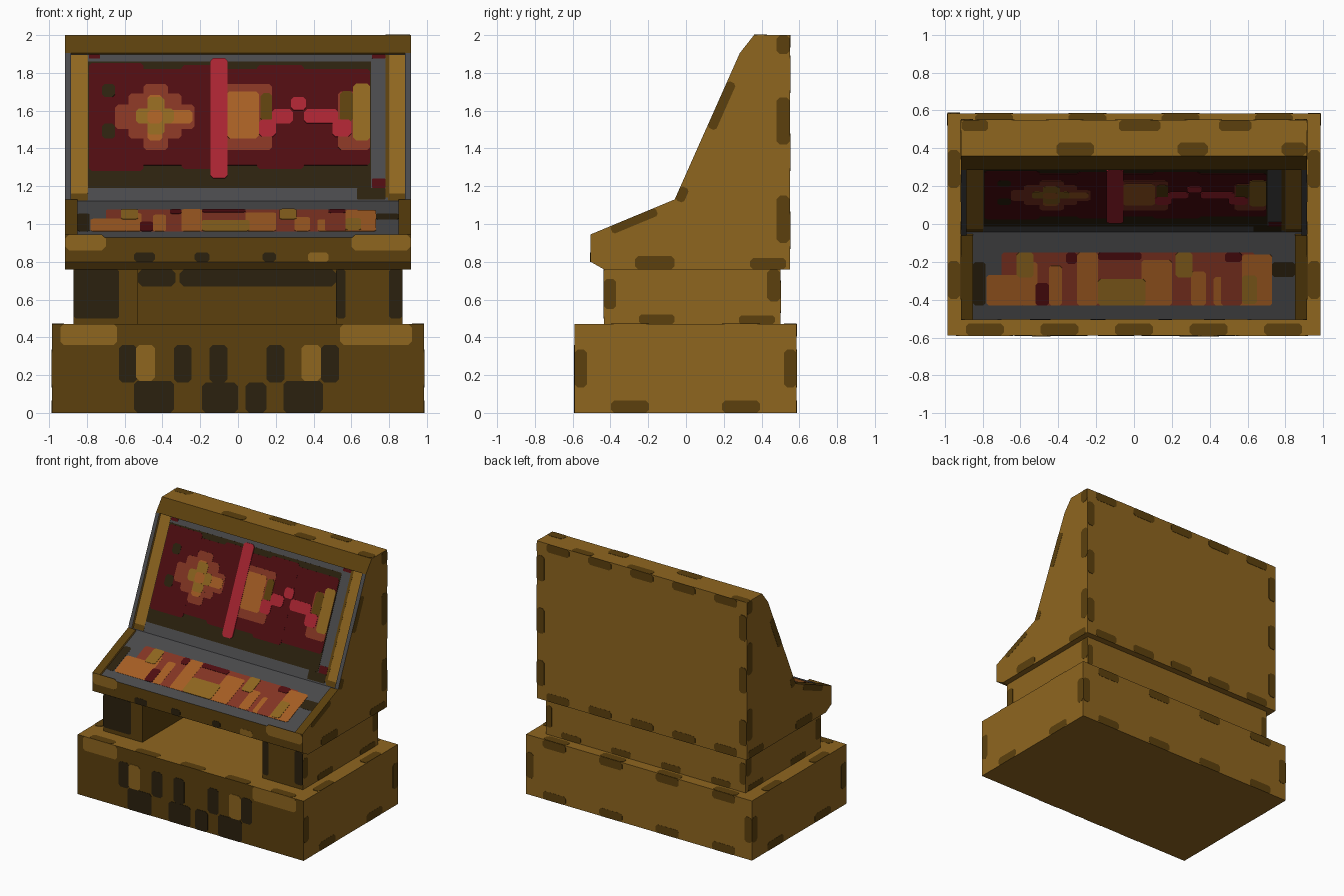
import bpy
import bmesh
from mathutils import Vector

cube = bpy.data.objects.get("Cube")
if cube:
    bpy.data.objects.remove(cube)

# Flat colours
PALETTE = {"tan": "8f661f", "brown": "5c400d", "shadow": "2b210e", "grey": "49494b",
           "maroon": "4f0c10", "red": "a82431", "orange": "a65e24", "rust": "843523"}
NAMES = list(PALETTE)


def linear(code):
    values = [int(code[i:i + 2], 16) / 255 for i in (0, 2, 4)]
    return [((c + .055) / 1.055) ** 2.4 if c > .04 else c / 12.92 for c in values] + [1]


MATERIALS = []
for name, code in PALETTE.items():
    mat = bpy.data.materials.new(name)
    mat.use_nodes = True
    mat.diffuse_color = linear(code)
    shader = next(n for n in mat.node_tree.nodes if n.type == "BSDF_PRINCIPLED")
    shader.inputs["Base Color"].default_value = linear(code)
    shader.inputs["Roughness"].default_value = .9
    MATERIALS.append(mat)


def add_prism(bm, lower, upper):
    """Closed solid between two matching loops."""
    a = [bm.verts.new(p) for p in lower]
    b = [bm.verts.new(p) for p in upper]
    faces = [bm.faces.new(a), bm.faces.new(b)]
    for i in range(len(a)):
        j = (i + 1) % len(a)
        faces.append(bm.faces.new((a[i], a[j], b[j], b[i])))
    return faces


def finish(bm, name, rule=None):
    bmesh.ops.recalc_face_normals(bm, faces=bm.faces)
    if rule:
        for f in bm.faces:
            f.material_index = NAMES.index(rule(f.normal, f.calc_center_median()))
    mesh = bpy.data.meshes.new(name)
    bm.to_mesh(mesh)
    bm.free()
    for mat in MATERIALS:
        mesh.materials.append(mat)
    bpy.context.collection.objects.link(bpy.data.objects.new(name, mesh))


def solid(name, outline, lo, hi, place, rule):
    bm = bmesh.new()
    add_prism(bm, [place(p, lo) for p in outline], [place(p, hi) for p in outline])
    finish(bm, name, rule)


def plates(name, frame, groups, cut=.025, base=.001):
    """Thin chamfered plates on a plane; later plates lie over earlier ones."""
    bm = bmesh.new()
    o = Vector(frame(0, 0))
    normal = (Vector(frame(1, 0)) - o).cross(Vector(frame(0, 1)) - o).normalized()
    count = 0
    for colour, boxes in groups:
        for u0, u1, v0, v1 in boxes:
            c = min(cut, (u1 - u0) / 4, (v1 - v0) / 4)
            loop = [(u0 + c, v0), (u1 - c, v0), (u1, v0 + c), (u1, v1 - c),
                    (u1 - c, v1), (u0 + c, v1), (u0, v1 - c), (u0, v0 + c)]
            low = [Vector(frame(*p)) for p in loop]
            lift = normal * (base + .0002 * count)
            for f in add_prism(bm, low, [p + lift for p in low]):
                f.material_index = NAMES.index(colour)
            count += 1
    finish(bm, name)


def border(u0, u1, v0, v1, bottom=0, top=0, left=0, right=0, size=.2, deep=.065):
    """Evenly spaced wear patches along the edges of a rectangle."""
    boxes = []
    for n, a, b in ((bottom, v0, v0 + deep), (top, v1 - deep, v1)):
        for i in range(n):
            m = u0 + (u1 - u0) * (i + .5) / n
            boxes.append((m - size / 2, m + size / 2, a, b))
    for n, a, b in ((left, u0, u0 + deep), (right, u1 - deep, u1)):
        for i in range(n):
            m = v0 + (v1 - v0) * (i + .5) / n
            boxes.append((a, b, m - size / 2, m + size / 2))
    return boxes


def along_x(p, x):
    return (x, p[0], p[1])


def along_z(p, z):
    return (p[0], p[1], z)


def front(y):
    return lambda u, v: (u, y, v)


def back(y):
    return lambda u, v: (-u, y, v)


def top(z):
    return lambda u, v: (u, v, z)


# Base and pedestal with a deep front knee notch
def plinth_rule(n, c):
    inner = abs(n.x) > .5 and abs(c.x) < .6
    return "brown" if n.y < -.5 or inner else "tan"


solid("base", [(-.985, -.59), (.985, -.59), (.985, .585), (-.985, .585)],
      0, .47, along_z, plinth_rule)
solid("pedestal", [(-.87, -.435), (-.53, -.435), (-.53, .1), (.52, .1),
                   (.52, -.435), (.87, -.435), (.87, .5), (-.87, .5)],
      .47, .76, along_z, plinth_rule)


# Cabinet core, sunk slightly between two side panels
def cabinet_rule(slope_rim):
    def rule(n, c):
        if abs(n.x) > .9 or n.y > .9 or n.z > .97 or n.z < -.5:
            return "tan"
        if n.y < 0 and .2 < n.z < .5:
            return "grey"
        return slope_rim if n.z > .8 else "brown"
    return rule


FOOT = [(.55, .76), (-.435, .76), (-.505, .8)]
HEAD = [(.285, 1.905), (.36, 2), (.55, 2)]
solid("cabinet_core", FOOT + [(-.505, .929), (-.042, 1.121), (.303, 1.897)] + HEAD,
      -.885, .885, along_x, cabinet_rule("grey"))
for side, s in (("left", 1), ("right", -1)):
    solid("side_panel_" + side, FOOT + [(-.505, .945), (-.06, 1.13)] + HEAD,
          s * .885, s * .915, along_x, cabinet_rule("brown"))
    solid("control_rim_" + side, [(-.505, .925), (-.505, .945), (-.06, 1.13), (-.05, 1.11)],
          s * .85, s * .886, along_x, cabinet_rule("brown"))

    # Wear patches on each flank
    def flank(x, s=s):
        return lambda u, v: (s * x, s * u, v)

    def flip(boxes, s=s):
        return boxes if s > 0 else [(-b, -a, c, d) for a, b, c, d in boxes]

    plates("base_wear_" + side, flank(.985),
           [("brown", flip(border(-.59, .585, 0, .47, bottom=2, left=1, right=1)))])
    plates("pedestal_wear_" + side, flank(.87),
           [("brown", flip([(-.435, -.37, .55, .71), (.43, .5, .59, .76),
                            (-.25, -.06, .47, .52), (.28, .47, .47, .515)]))])
    plates("cabinet_wear_" + side, flank(.915),
           [("brown", flip([(-.27, -.06, .76, .83), (.34, .53, .76, .82), (.48, .55, .9, 1.15),
                            (.48, .55, 1.42, 1.67), (.48, .55, 1.9, 2)]))])
    for label, a, b, boxes in (
            ("control", (-.505, .945), (-.06, 1.13), [(.11, .37, 0, .045)]),
            ("screen", (-.06, 1.13), (.285, 1.905), [(0, .08, 0, .05), (.42, .69, 0, .05)])):
        start = Vector((s * .915, *a))
        run = Vector((0, b[0] - a[0], b[1] - a[1])).normalized()
        inward = Vector((0, run.z, -run.y)) * -s
        # mirrored so that the plate faces outwards on both flanks
        plates(label + "_wear_" + side, lambda u, v: start + run * u + inward * v,
               [("brown", boxes if s < 0 else [(p, q, -e, -d) for p, q, d, e in boxes])])

# Wear patches on the back and the top faces
plates("cabinet_back_wear", back(.55),
       [("brown", border(-.915, .915, .76, 2, bottom=5, top=5, left=3, right=3))])
plates("pedestal_back_wear", back(.5),
       [("brown", border(-.87, .87, .47, .76, bottom=4, left=1, right=1, size=.17, deep=.05))])
plates("base_back_wear", back(.585),
       [("brown", border(-.985, .985, 0, .47, bottom=4, top=4, left=1, right=1))])
plates("cabinet_top_wear", top(2),
       [("brown", [(-.91, -.77, .49, .55), (-.08, .14, .49, .55), (.45, .62, .49, .55),
                   (-.41, -.21, .36, .43), (.23, .39, .36, .43), (.78, .91, .36, .43)])])
plates("base_top_wear", top(.47),
       [("brown", border(-.985, .985, -.59, .585, bottom=5, top=4, left=2, right=2))])

# Painted front of the base, pedestal and cabinet lip
plates("base_front_paint", front(-.59), [
    ("tan", [(-.94, -.64, .36, .47), (.54, .92, .36, .47)]),
    ("shadow", [(x, x + .095, .16, .36) for x in (-.63, -.34, -.15, .15, .44)]),
    ("shadow", [(-.55, -.34, 0, .17), (-.19, 0, 0, .16), (.04, .15, 0, .16), (.24, .45, 0, .17)]),
    ("tan", [(-.54, -.44, .17, .36), (.335, .44, .17, .36)])], cut=.018)
plates("pedestal_front_paint", front(-.435), [
    ("shadow", [(-.87, -.63, .5, .76), (.52, .57, .5, .76), (.8, .87, .5, .76)])], cut=.01)
plates("notch_paint", front(.1), [
    ("shadow", [(-.53, -.33, .67, .76), (-.31, .52, .67, .76)])])
plates("lip_paint", front(-.505), [
    ("tan", [(-.915, -.7, .86, .945), (.6, .915, .86, .945), (.37, .48, .8, .85)]),
    ("shadow", [(-.55, -.44, .8, .85), (-.23, -.15, .8, .85), (.13, .2, .8, .85)])])


# Sloping screen with a painted picture; v is height
def screen(u, v):
    return (u, -.042 + (v - 1.121) * .4446, v)


plates("screen_frame_paint", screen, [
    ("tan", [(-.884, -.795, 1.16, 1.895), (.795, .884, 1.16, 1.895)]),
    ("brown", [(-.884, -.795, 1.125, 1.16), (.795, .884, 1.125, 1.16), (.78, .8, 1.14, 1.895)]),
    ("shadow", [(-.795, .705, 1.19, 1.86), (.63, .78, 1.13, 1.19)]),
    ("maroon", [(.71, .78, 1.19, 1.24), (-.79, -.73, 1.875, 1.895), (.71, .78, 1.875, 1.895)])], cut=.003)
plates("screen_picture", screen, [
    ("maroon", [(-.79, .7, 1.31, 1.82), (-.79, -.5, 1.28, 1.85), (-.3, -.1, 1.29, 1.84),
                (.1, .35, 1.29, 1.84)]),
    ("shadow", [(-.72, -.65, 1.67, 1.74), (-.72, -.65, 1.45, 1.53)]),
    ("rust", [(-.65, -.23, 1.5, 1.63), (-.58, -.3, 1.45, 1.69), (-.5, -.37, 1.39, 1.74),
              (-.07, .18, 1.39, 1.74), (.53, .7, 1.39, 1.7)]),
    ("orange", [(-.52, -.24, 1.53, 1.6), (-.48, -.4, 1.44, 1.68), (-.06, .11, 1.45, 1.7)]),
    ("tan", [(-.54, -.34, 1.53, 1.61), (-.48, -.39, 1.47, 1.67), (.61, .7, 1.44, 1.74)]),
    ("orange", [(-.48, -.4, 1.53, 1.6)]),
    ("brown", [(.12, .18, 1.54, 1.69), (.54, .61, 1.54, 1.7)]),
    ("red", [(.11, .2, 1.46, 1.55), (.18, .29, 1.53, 1.605), (.28, .36, 1.6, 1.67),
             (.35, .53, 1.53, 1.605), (.5, .6, 1.46, 1.55), (-.145, -.055, 1.24, 1.875)])],
       cut=.015, base=.004)


# Sloping control panel with painted keys; v is depth
def control(u, v):
    return (u, v, .929 + (v + .505) * .4157)


plates("control_paint", control, [
    ("shadow", [(-.85, -.785, -.43, -.2), (.73, .85, -.28, -.2)]),
    ("rust", [(-.7, .64, -.43, -.15)]),
    ("orange", [(-.78, -.58, -.43, -.27), (-.6, -.51, -.43, -.2), (-.45, -.38, -.43, -.22),
                (-.3, -.19, -.43, -.15), (.04, .2, -.43, -.19), (.3, .38, -.43, -.25),
                (.42, .73, -.43, -.28), (.57, .73, -.4, -.16)]),
    ("rust", [(.46, .57, -.43, -.25)]),
    ("maroon", [(-.52, -.45, -.43, -.31), (-.36, -.3, -.21, -.15), (-.19, .04, -.19, -.15),
                (.48, .57, -.2, -.15)]),
    ("tan", [(-.62, -.53, -.28, -.15), (-.19, .06, -.43, -.29), (.22, .31, -.28, -.15),
             (.57, .65, -.42, -.27)])], cut=.012)
